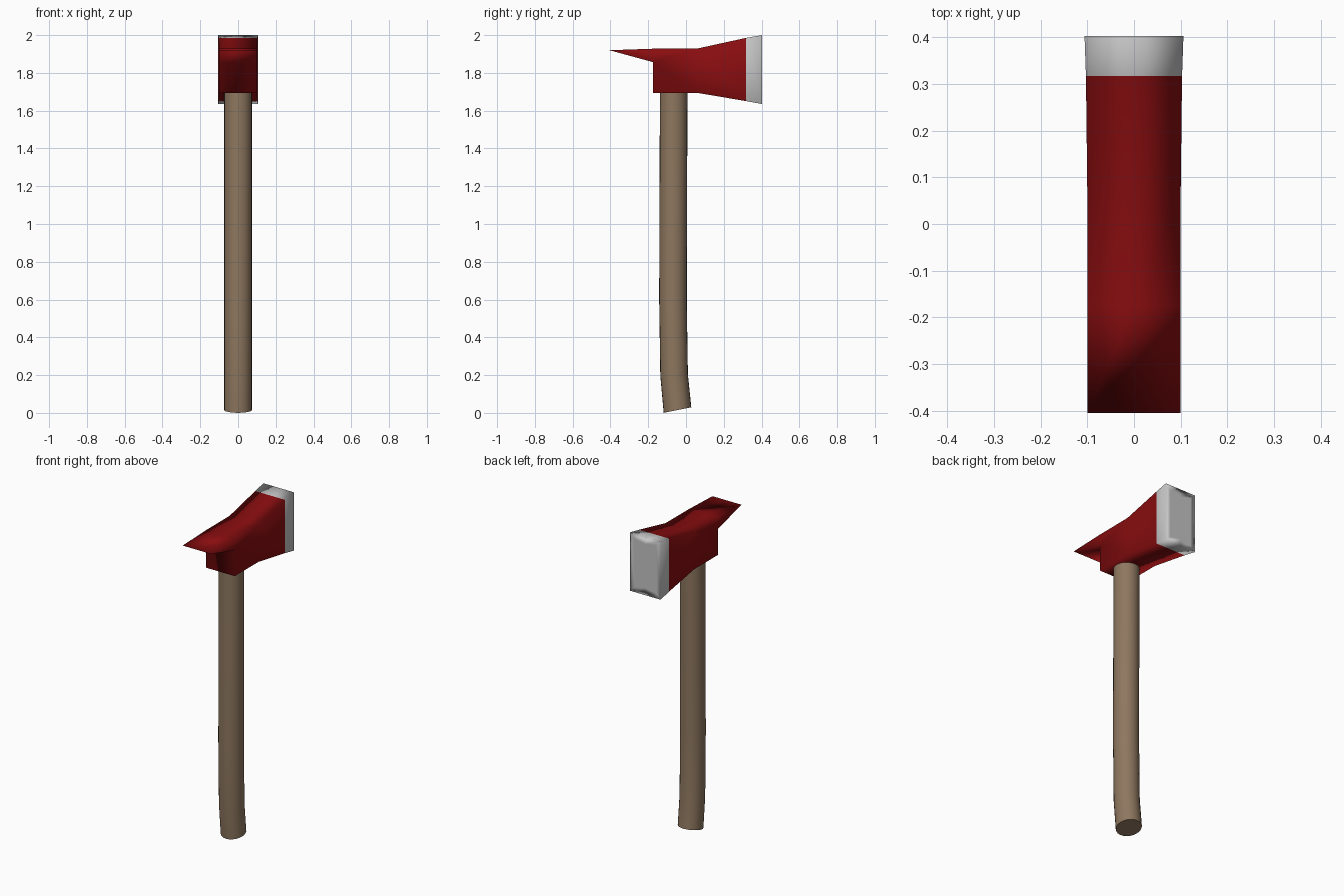
import bpy, bmesh, math

if "Cube" in bpy.data.objects:
    bpy.data.objects.remove(bpy.data.objects["Cube"])


def material(name, rgb):
    m = bpy.data.materials.new(name)
    m.diffuse_color = (*rgb, 1)
    m.use_nodes = True
    m.node_tree.nodes["Principled BSDF"].inputs["Base Color"].default_value = m.diffuse_color
    return m


red = material("red paint", (0.25, 0.004, 0.005))
steel = material("bare steel", (0.56, 0.56, 0.56))
wood = material("wood", (0.27, 0.185, 0.115))


def finish(bm, name, mats):
    bmesh.ops.recalc_face_normals(bm, faces=bm.faces)
    me = bpy.data.meshes.new(name)
    bm.to_mesh(me)
    bm.free()
    ob = bpy.data.objects.new(name, me)
    bpy.context.collection.objects.link(ob)
    for m in mats:
        me.materials.append(m)
    return ob


# Axe head: side outline (y, z, half width) repeated over three columns
outline = [(-0.405, 1.92, 0.1), (-0.175, 1.928, 0.1), (0.06, 1.929, 0.1),
           (0.317, 1.985, 0.103), (0.403, 2.0, 0.106), (0.403, 1.635, 0.106),
           (0.317, 1.651, 0.103), (0.06, 1.694, 0.1), (-0.175, 1.694, 0.1),
           (-0.175, 1.857, 0.1)]
bm = bmesh.new()
cols = [[bm.verts.new((s * w, y, z)) for y, z, w in outline] for s in (-1, 0, 1)]
n = len(outline)
edge_faces = []
for a, b in zip(cols, cols[1:]):
    for i in range(n):
        j = (i + 1) % n
        f = bm.faces.new((a[i], a[j], b[j], b[i]))
        if i == 4:
            edge_faces.append(f)
for col in (cols[0], cols[-1]):
    for ids in ((0, 1, 9), (1, 2, 7, 8, 9), (2, 3, 6, 7), (3, 4, 5, 6)):
        bm.faces.new([col[i] for i in ids])
bmesh.ops.recalc_face_normals(bm, faces=bm.faces)
# inset panel on the striking edge
bmesh.ops.inset_region(bm, faces=edge_faces, thickness=0.045)
for f in bm.faces:
    f.smooth = True
    f.material_index = int(f.calc_center_median().y > 0.33)  # steel edge
head = finish(bm, "axe_head", [red, steel])
wn = head.modifiers.new("weighted normals", "WEIGHTED_NORMAL")
wn.keep_sharp = False

# Handle: rings along a slightly bent path (y, z, slope of the ring)
path = [(-0.045, 0.015, 0.2), (-0.063, 0.2, 0.06), (-0.069, 0.6, 0.01),
        (-0.067, 1.2, 0), (-0.065, 1.72, 0)]
R, SIDES = 0.073, 24
bm = bmesh.new()
rings = []
for y, z, slope in path:
    ring = []
    for k in range(SIDES):
        t = 2 * math.pi * k / SIDES
        dy = R * math.sin(t)
        ring.append(bm.verts.new((R * math.cos(t), y + dy, z + dy * slope)))
    rings.append(ring)
for a, b in zip(rings, rings[1:]):
    for k in range(SIDES):
        j = (k + 1) % SIDES
        bm.faces.new((a[k], a[j], b[j], b[k]))
bm.faces.new(rings[0])
bm.faces.new(rings[-1])
handle = finish(bm, "handle", [wood])
bpy.context.view_layer.objects.active = handle
handle.select_set(True)
bpy.ops.object.shade_smooth_by_angle(angle=math.radians(40))
